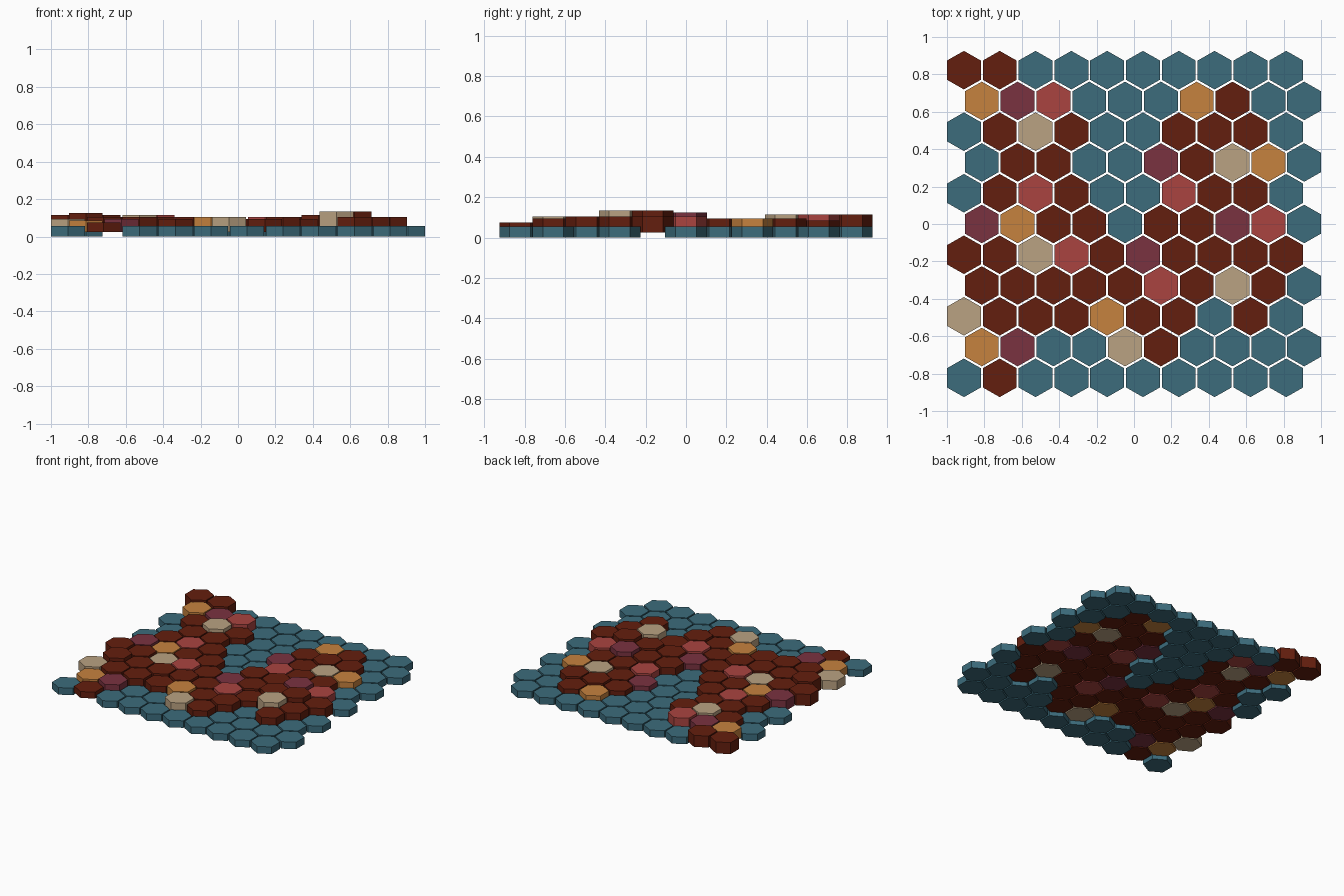
import bpy, bmesh
from math import sin, cos, pi

if "Cube" in bpy.data.objects:
    bpy.data.objects.remove(bpy.data.objects["Cube"])

PITCH_X, PITCH_Y = 0.1915, 0.1645      # tile spacing
HALF_W, RADIUS = 0.0905, 0.103         # pointy-top hexagon half width / half height
WATER_TOP, LAND_BASE = 0.055, 0.025

# Tile map, back row first: letter picks the tile kind
KINDS = ["BBWWWWWWWW",
         "OPRWWWOBWW",
         "WBTBWWBBBW",
         "WBBWWPBTOW",
         "WBRBWWRBBW",
         "POBBWBBPRW",
         "BBTRBPBBBB",
         "BBBBBRBTBW",
         "TBBBOBBWBW",
         "OPWWTBWWWW",
         "WBWWWWWWWW"]
# Land tile tops in hundredths (hex digits)
TOPS = ["bb00000000",
        "aab0008800",
        "09b9008990",
        "0990088990",
        "0999009990",
        "a9990aaca0",
        "ba9a99abda",
        "caaa9a9da0",
        "9aa9a9a0a0",
        "8900a90000",
        "0700000000"]
# Name and display colour (0-255) of each kind
STYLES = {"W": ("water_tiles", (60, 108, 124)),
          "B": ("brown_land_tiles", (100, 30, 14)),
          "O": ("orange_tiles", (198, 130, 62)),
          "P": ("plum_tiles", (122, 50, 64)),
          "R": ("red_tiles", (170, 68, 64)),
          "T": ("sand_tiles", (186, 162, 130))}


def linear(c):
    c /= 255
    return c / 12.92 if c <= 0.04045 else ((c + 0.055) / 1.055) ** 2.4


def add_prism(bm, x, y, z0, z1):
    """One closed hexagonal tile."""
    rings = [[bm.verts.new((x + HALF_W / cos(pi / 6) * cos(pi / 6 + i * pi / 3),
                            y + RADIUS * sin(pi / 6 + i * pi / 3), z))
              for i in range(6)] for z in (z0, z1)]
    low, high = rings
    bm.faces.new(low[::-1])
    bm.faces.new(high)
    for i in range(6):
        j = (i + 1) % 6
        bm.faces.new((low[i], low[j], high[j], high[i]))


# One object per tile kind
for kind, (name, rgb) in STYLES.items():
    bm = bmesh.new()
    for r, row in enumerate(KINDS):
        for c, letter in enumerate(row):
            if letter != kind:
                continue
            x = -1 + HALF_W + c * PITCH_X + (r % 2) * PITCH_X / 2
            y = (5 - r) * PITCH_Y
            if kind == "W":
                add_prism(bm, x, y, 0, WATER_TOP)
            else:
                add_prism(bm, x, y, LAND_BASE, int(TOPS[r][c], 16) / 100 + 0.005)
    mesh = bpy.data.meshes.new(name)
    bm.to_mesh(mesh)
    bm.free()
    mat = bpy.data.materials.new(name + "_colour")
    mat.diffuse_color = (*[linear(v) for v in rgb], 1)
    mat.use_nodes = True
    mat.node_tree.nodes["Principled BSDF"].inputs["Base Color"].default_value = mat.diffuse_color
    mesh.materials.append(mat)
    bpy.context.collection.objects.link(bpy.data.objects.new(name, mesh))
